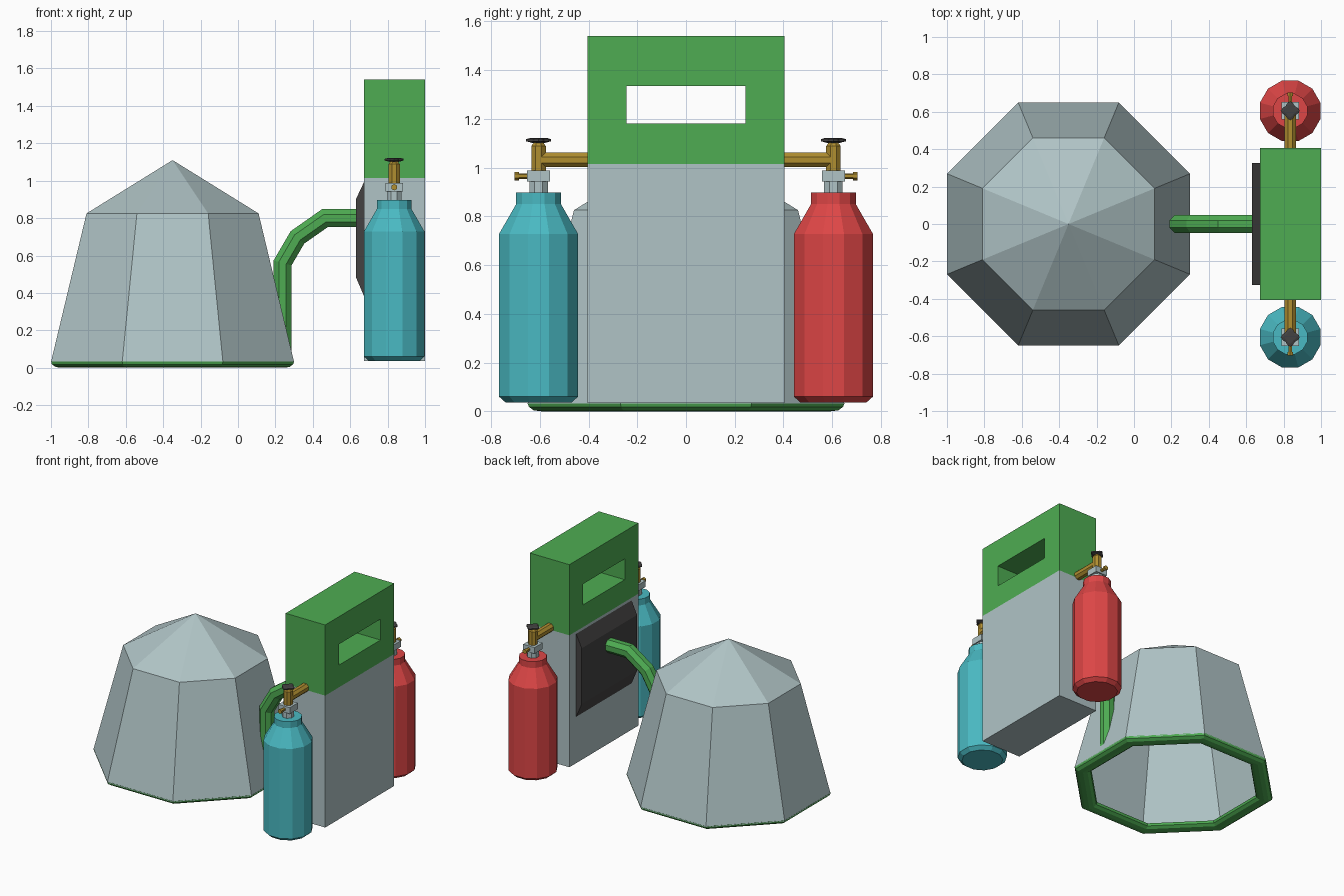
import bpy, bmesh
from math import sin, cos, pi
from mathutils import Matrix, Vector

if "Cube" in bpy.data.objects:
    bpy.data.objects.remove(bpy.data.objects["Cube"])


def material(name, rgb):
    m = bpy.data.materials.new(name)
    lin = [((c / 255 + 0.055) / 1.055) ** 2.4 for c in rgb]
    m.diffuse_color = (*lin, 1)
    m.use_nodes = True
    m.node_tree.nodes["Principled BSDF"].inputs["Base Color"].default_value = m.diffuse_color
    return m


STEEL = material("pale steel", (176, 196, 198))
GREEN = material("green", (78, 172, 82))
TEAL = material("teal", (74, 186, 195))
RED = material("red", (222, 70, 70))
BRASS = material("brass", (176, 142, 48))
DARK = material("dark grey", (68, 66, 66))


def skin(name, loops, mat, caps=(True, True), wrap=False, matrix=Matrix()):
    """Bridge equal-sized point loops into one flat-shaded mesh."""
    bm = bmesh.new()
    rings = [[bm.verts.new(matrix @ Vector(p)) for p in loop] for loop in loops]
    n = len(rings[0])
    pairs = list(zip(rings, rings[1:])) + ([(rings[-1], rings[0])] if wrap else [])
    for a, b in pairs:
        for i in range(n):
            j = (i + 1) % n
            bm.faces.new((a[i], a[j], b[j], b[i]))
    if not wrap:
        for ring, capped in zip((rings[0], rings[-1]), caps):
            if capped:
                bm.faces.new(ring)
    bmesh.ops.remove_doubles(bm, verts=bm.verts, dist=1e-5)
    bmesh.ops.recalc_face_normals(bm, faces=bm.faces)
    me = bpy.data.meshes.new(name)
    bm.to_mesh(me)
    bm.free()
    me.materials.append(mat)
    ob = bpy.data.objects.new(name, me)
    bpy.context.collection.objects.link(ob)
    return ob


def lathe(name, profile, sides, mat, matrix, **kw):
    """Turn (apothem, height) pairs into a faceted solid with flats on the axes."""
    k = 1 / cos(pi / sides)
    angles = [2 * pi * (i + 0.5) / sides for i in range(sides)]
    loops = [[(r * k * cos(a), r * k * sin(a), z) for a in angles] for r, z in profile]
    return skin(name, loops, mat, matrix=matrix, **kw)


def rect(x, y, z0, z1):
    return [(x, -y, z0), (x, y, z0), (x, y, z1), (x, -y, z1)]


# Octagonal hollow dome and its base ring
dome_at = Matrix.Translation((-0.35, 0, 0))
lathe("dome", [(0.65, 0.03), (0.46, 0.825), (0, 1.11)], 8, STEEL, dome_at,
      caps=(False, False))
lathe("base_ring", [(0.65, 0.035), (0.645, 0.018), (0.625, 0.004), (0.595, 0),
                    (0.565, 0.004), (0.545, 0.018), (0.54, 0.035)],
      8, GREEN, dome_at, wrap=True)

# Cabinet, slotted head and bevelled back panel
skin("cabinet", [rect(0.675, 0.405, 0.035, 1.015), rect(1.0, 0.405, 0.035, 1.015)], STEEL)
skin("cabinet_head", [rect(0.675, 0.405, 1.015, 1.54), rect(1.0, 0.405, 1.015, 1.54),
                      rect(1.0, 0.245, 1.18, 1.335), rect(0.675, 0.245, 1.18, 1.335)],
     GREEN, wrap=True)
skin("pipe_panel", [rect(0.63, 0.325, 0.485, 0.90), rect(0.677, 0.325, 0.375, 1.0)], DARK)

# Bent pipe from the panel down into the dome wall
path = [Vector(p) for p in ((0.238, 0, 0.05), (0.238, 0, 0.56), (0.318, 0, 0.697),
                            (0.465, 0, 0.80), (0.64, 0, 0.80))]
loops = []
for i, p in enumerate(path):
    d_in = (p - path[max(i - 1, 0)]).normalized() if i else (path[1] - p).normalized()
    d_out = (path[i + 1] - p).normalized() if i < len(path) - 1 else d_in
    tangent = (d_in + d_out).normalized()
    normal = Vector((-tangent.z, 0, tangent.x)) / tangent.dot(d_in)
    loops.append([p + 0.052 * (normal * cos(a) + Vector((0, 1, 0)) * sin(a))
                  for a in [2 * pi * (k + 0.5) / 8 for k in range(8)]])
skin("pipe", loops, GREEN)

# Gas tanks with valves, one on each side
for side, s, colour in (("front", -1, TEAL), ("back", 1, RED)):
    at = Matrix.Translation((0.835, 0.605 * s, 0))
    lathe("tank_" + side, [(0.135, 0.036), (0.162, 0.06), (0.162, 0.728),
                           (0.092, 0.85), (0.092, 0.897)], 12, colour, at)
    lathe("tank_neck_" + side, [(0.038, 0.89), (0.038, 0.945)], 8, STEEL, at)
    lathe("valve_block_" + side, [(0.047, 0.942), (0.047, 0.988)], 4, STEEL, at)
    lathe("valve_stem_" + side, [(0.03, 0.985), (0.03, 1.088), (0.018, 1.105)], 8, BRASS, at)

    # Horizontal fittings: feed tube to the cabinet, nozzle facing outward
    inward = at @ Matrix.Translation((0, 0, 1.032)) @ Matrix.Rotation(s * pi / 2, 4, 'X')
    outward = at @ Matrix.Translation((0, 0, 0.965)) @ Matrix.Rotation(-s * pi / 2, 4, 'X')
    lathe("feed_tube_" + side, [(0.03, 0), (0.03, 0.205)], 8, BRASS, inward)
    lathe("nozzle_" + side, [(0.01, 0.04), (0.01, 0.08), (0.015, 0.08), (0.015, 0.098)],
          6, BRASS, outward)

    # Four-lobed hand wheel
    wheel = []
    for r, z in ((0.018, 1.10), (0.043, 1.108), (0.043, 1.117), (0.03, 1.121)):
        wheel.append([(r * (1 + 0.18 * cos(4 * a)) * cos(a),
                       r * (1 + 0.18 * cos(4 * a)) * sin(a), z)
                      for a in [2 * pi * k / 16 for k in range(16)]])
    skin("hand_wheel_" + side, wheel, DARK, matrix=at)
